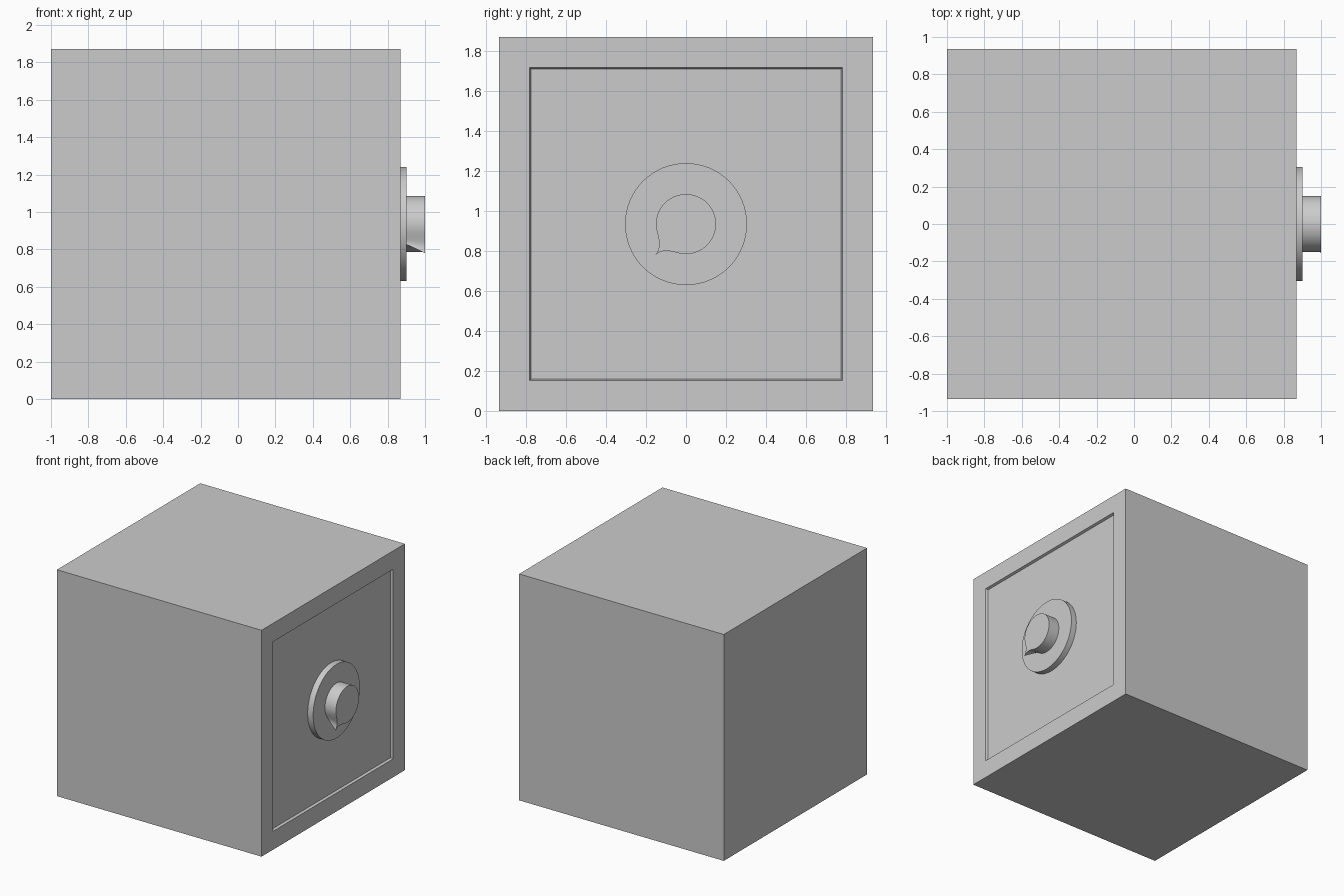
import bpy, bmesh, math

if "Cube" in bpy.data.objects:
    bpy.data.objects.remove(bpy.data.objects["Cube"])

FACE_X = 0.87      # plane of the safe front
PANEL_X = 0.85     # plane of the recessed door
MID_Z = 0.935
HALF = 0.935


def finish(name, bm, smooth=False):
    bmesh.ops.recalc_face_normals(bm, faces=bm.faces)
    mesh = bpy.data.meshes.new(name)
    bm.to_mesh(mesh)
    bm.free()
    obj = bpy.data.objects.new(name, mesh)
    bpy.context.collection.objects.link(obj)
    if smooth:
        bpy.ops.object.select_all(action='DESELECT')
        obj.select_set(True)
        bpy.context.view_layer.objects.active = obj
        bpy.ops.object.shade_smooth_by_angle(angle=math.radians(35))
    return obj


def loft(name, x0, base, x1, top):
    """Solid between two (y, z) outlines around the dial axis."""
    bm = bmesh.new()
    a = [bm.verts.new((x0, y, z + MID_Z)) for y, z in base]
    b = [bm.verts.new((x1, y, z + MID_Z)) for y, z in top]
    n = len(a)
    for i in range(n):
        j = (i + 1) % n
        bm.faces.new((a[i], a[j], b[j], b[i]))
    bm.faces.new(a[::-1])
    bm.faces.new(b)
    return finish(name, bm, True)


def arc(r, start, end, n):
    return [(r * math.cos(math.radians(start + (end - start) * i / n)),
             r * math.sin(math.radians(start + (end - start) * i / n)))
            for i in range(n)]


# Safe body: cube with a recessed door panel inset in the right face
bm = bmesh.new()
bmesh.ops.create_cube(bm, size=2 * HALF)
bmesh.ops.translate(bm, verts=bm.verts, vec=(FACE_X - HALF, 0, MID_Z))
bm.normal_update()
door = [f for f in bm.faces if f.normal.x > 0.9]
bmesh.ops.inset_individual(bm, faces=door, thickness=HALF - 0.72, depth=0)
bmesh.ops.inset_individual(bm, faces=door, thickness=0.01,
                           depth=PANEL_X - FACE_X)
finish("safe_body", bm)

# Dial plate
disc = arc(0.305, 0, 360, 64)
loft("dial_plate", PANEL_X, disc, 0.90, disc)

# Dial knob: round at the base, flaring to a pointer at the outer end
half_tip = [(-0.145, -0.04), (-0.138, -0.065), (-0.134, -0.09),
            (-0.134, -0.112), (-0.141, -0.134)]
outline = (arc(0.15, -105, 195, 48) + half_tip + [(-0.153, -0.156)]
           + [(z, y) for y, z in reversed(half_tip)])
base = [(0.15 * y / math.hypot(y, z), 0.15 * z / math.hypot(y, z))
        for y, z in outline]
loft("dial_knob", 0.90, base, 1.0, outline)
